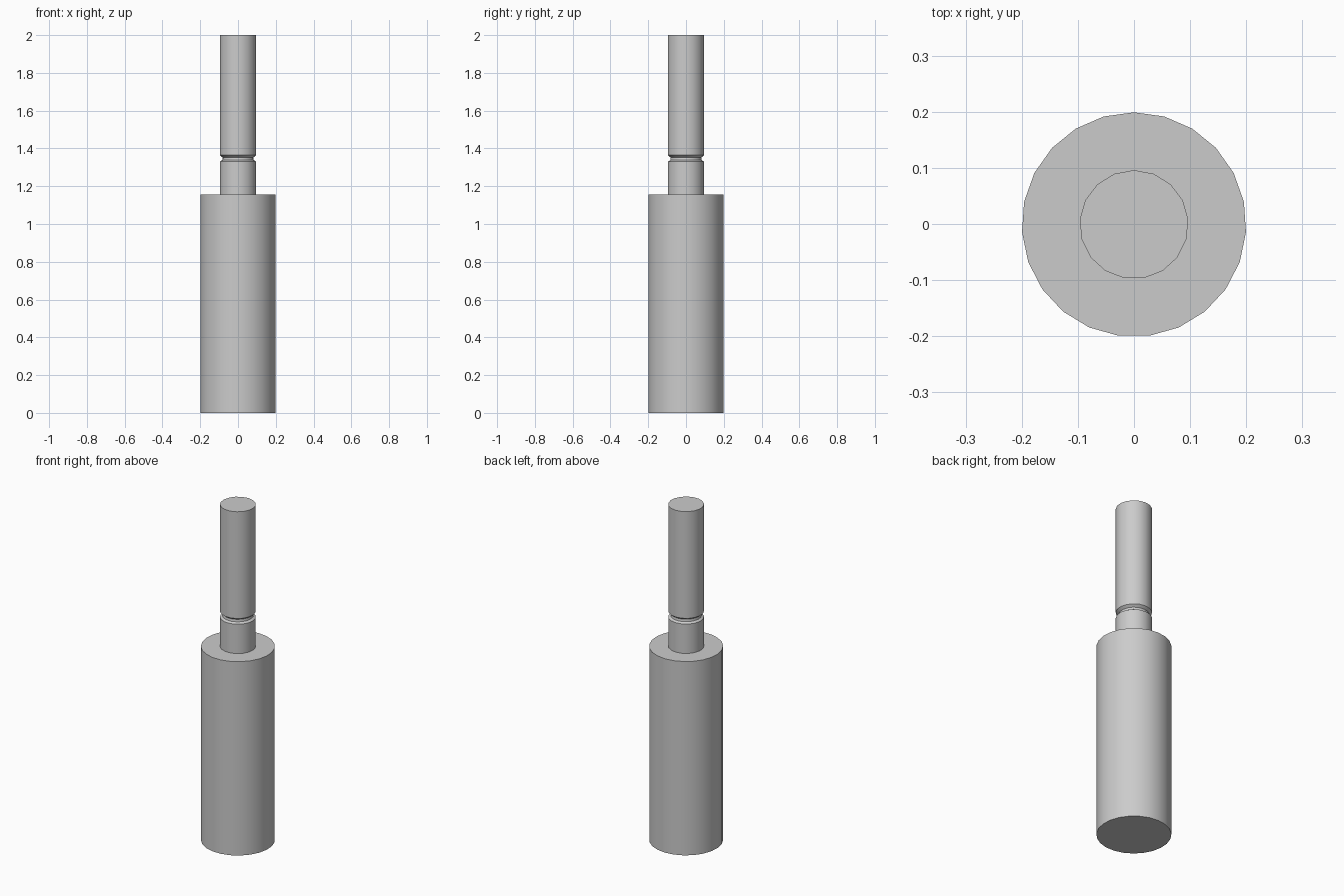
import bpy
import math

if "Cube" in bpy.data.objects:
    bpy.data.objects.remove(bpy.data.objects["Cube"], do_unlink=True)

steel = bpy.data.materials.new("grey_steel")
steel.use_nodes = True
steel.diffuse_color = (0.6, 0.6, 0.6, 1)
steel.node_tree.nodes["Principled BSDF"].inputs["Base Color"].default_value = steel.diffuse_color


def turned_part(name, profile, sides):
    """Revolve a (radius, height) profile, with closed ends and a corner at the back."""
    verts = []
    for radius, z in profile:
        for i in range(sides):
            a = math.pi / 2 + math.tau * i / sides
            verts.append((radius * math.cos(a), radius * math.sin(a) - 0.001, z))
    faces = [tuple(reversed(range(sides)))]
    for ring in range(len(profile) - 1):
        for i in range(sides):
            a, b = ring * sides + i, ring * sides + (i + 1) % sides
            faces.append((a, b, b + sides, a + sides))
    faces.append(tuple(range(len(verts) - sides, len(verts))))
    mesh = bpy.data.meshes.new(name)
    mesh.from_pydata(verts, [], faces)
    mesh.materials.append(steel)
    part = bpy.data.objects.new(name, mesh)
    bpy.context.collection.objects.link(part)
    bpy.ops.object.select_all(action="DESELECT")
    part.select_set(True)
    bpy.context.view_layer.objects.active = part
    bpy.ops.object.shade_smooth_by_angle(angle=math.radians(30))
    return part


# Wide cylindrical body
turned_part("body", [(0.2, 0), (0.2, 1.155)], 23)

# Slim shaft with a retaining groove
turned_part("grooved_shaft", [
    (0.097, 1.155), (0.097, 1.33), (0.084, 1.338),
    (0.082, 1.352), (0.097, 1.364), (0.097, 2),
], 17)
